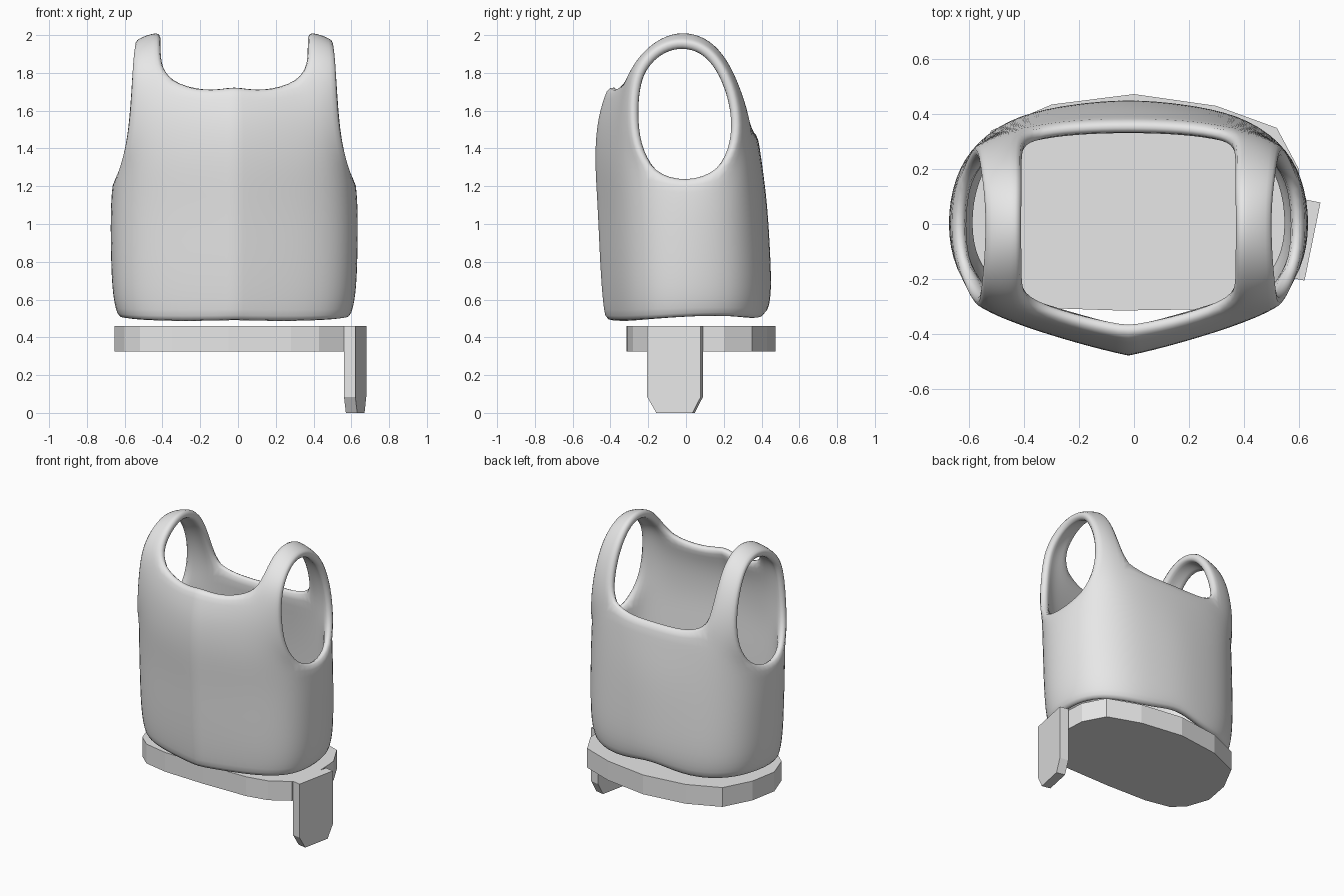
import bpy, bmesh
from mathutils import Vector

cube = bpy.data.objects.get("Cube")
if cube:
    bpy.data.objects.remove(cube, do_unlink=True)

grey = bpy.data.materials.new("plain_grey")
grey.use_nodes = True
grey.diffuse_color = (0.8, 0.8, 0.8, 1)
grey.node_tree.nodes["Principled BSDF"].inputs["Base Color"].default_value = (0.8, 0.8, 0.8, 1)


def add_object(name, bm):
    mesh = bpy.data.meshes.new(name)
    bm.to_mesh(mesh)
    bm.free()
    mesh.materials.append(grey)
    obj = bpy.data.objects.new(name, mesh)
    bpy.context.collection.objects.link(obj)
    return obj


def add_prism(name, base, offset):
    """Extrude a closed outline along an offset vector."""
    bm = bmesh.new()
    face = bm.faces.new([bm.verts.new(p) for p in base])
    ext = bmesh.ops.extrude_face_region(bm, geom=[face])["geom"]
    top = [v for v in ext if isinstance(v, bmesh.types.BMVert)]
    bmesh.ops.translate(bm, verts=top, vec=offset)
    if not face.is_valid or len(bm.faces) < len(base) + 2:
        bm.faces.new([v for v in bm.verts if v not in top])
    bmesh.ops.recalc_face_normals(bm, faces=bm.faces[:])
    return add_object(name, bm)


# ---- Vest: half sheet, then mirrored, thickened and smoothed ----
# Waist cross-section from front centre round the side to back centre
section = [(0, -.475), (.2, -.42), (.4, -.36), (.55, -.285), (.64, -.17), (.668, 0),
           (.64, .18), (.565, .31), (.41, .41), (.2, .445), (0, .465)]
hem_z = [.485, .48, .48, .485, .49, .50, .505, .50, .49, .495, .55]
# Height, width scale, front depth scale, back depth scale
levels = [(None, .93, .90, .93), (.60, .985, .94, 1.0), (.85, .995, .97, .975), (1.1, 1.0, .99, .945)]

rows = []
for z, sx, sf, sb in levels:
    rows.append([(x * sx, y * (sf if y < 0 else sb), hem_z[i] if z is None else z)
                 for i, (x, y) in enumerate(section)])

# Underarm row, touching the bottom of the armhole
rows.append([(0, -.485, 1.3), (.2, -.435, 1.3), (.39, -.375, 1.3), (.535, -.31, 1.31),
             (.63, -.19, 1.27), (.65, 0, 1.22), (.625, .19, 1.28), (.535, .315, 1.3),
             (.39, .375, 1.3), (.2, .40, 1.3), (0, .41, 1.3)])

# Chest rows from centre to armhole, the last is the front neckline
chest = [[(0, -.482, 1.46), (.2, -.43, 1.46), (.385, -.372, 1.46), (.49, -.338, 1.44), (.58, -.28, 1.41)],
         [(0, -.462, 1.6), (.19, -.415, 1.6), (.38, -.36, 1.61), (.475, -.34, 1.61), (.56, -.295, 1.6)],
         [(0, -.41, 1.74), (.15, -.385, 1.705), (.36, -.325, 1.76), (.47, -.315, 1.77), (.55, -.285, 1.76)]]

# Back neckline row from armhole to centre
back_neck = [(.58, .28, 1.42), (.485, .34, 1.45), (.365, .352, 1.53), (.2, .375, 1.485), (0, .378, 1.495)]

# Shoulder strap: neck edge and armhole edge, front to back
strap = [((.39, -.262, 1.88), (.545, -.24, 1.86)),
         ((.39, -.165, 1.975), (.535, -.16, 1.94)),
         ((.395, -.05, 2.025), (.53, -.05, 1.975)),
         ((.395, .075, 2.01), (.53, .07, 1.96)),
         ((.39, .175, 1.94), (.54, .165, 1.895)),
         ((.39, .25, 1.82), (.55, .23, 1.78)),
         ((.385, .315, 1.65), (.56, .28, 1.62))]

bm = bmesh.new()


def verts(points):
    return [bm.verts.new(p) for p in points]


def bridge(a, b):
    for i in range(len(a) - 1):
        bm.faces.new((a[i], a[i + 1], b[i + 1], b[i]))


body = [verts(r) for r in rows]
for low, high in zip(body, body[1:]):
    bridge(low, high)

front = [body[-1][:5]] + [verts(r) for r in chest]
for low, high in zip(front, front[1:]):
    bridge(low, high)

back = verts(back_neck)
bridge(body[-1][6:], back)

chain = [front[-1][2:]]
for neck, arm in strap:
    crown = (Vector(neck) + Vector(arm)) / 2 + Vector((.005, 0, .012))
    if neck[2] < 1.9:
        crown += Vector((0, .02 if neck[1] > 0 else -.02, -.01))
    chain.append(verts((neck, crown, arm)))
chain.append(back[2::-1])
for a, b in zip(chain, chain[1:]):
    bridge(a, b)

# Keep the ridge down the front centre
crease = bm.edges.layers.float.new("crease_edge")
for e in bm.edges:
    if all(abs(v.co.x) < 1e-5 and v.co.y < 0 for v in e.verts):
        e[crease] = .9
for f in bm.faces:
    f.smooth = True

vest = add_object("vest", bm)
vest.location.x = -.02
vest.modifiers.new("mirror", 'MIRROR').use_axis[0] = True
sub = vest.modifiers.new("shape", 'SUBSURF')
sub.levels = sub.render_levels = 1
shell = vest.modifiers.new("thickness", 'SOLIDIFY')
shell.thickness = .055
shell.offset = -1
sub = vest.modifiers.new("rounded_rims", 'SUBSURF')
sub.levels = sub.render_levels = 1

# ---- Belt: flat faceted slab ----
outline = [(-.655, -.04), (-.6, -.2), (-.52, -.27), (-.35, -.305), (-.05, -.315), (.28, -.31),
           (.43, -.28), (.56, -.2), (.61, 0), (.6, .2), (.52, .35), (.3, .43),
           (0, .473), (-.3, .435), (-.52, .34), (-.62, .15)]
add_prism("belt", [(x, y, .325) for x, y in outline], (0, 0, .135))

# ---- Side pouch: tapered plate hanging at the hip, slightly turned ----
along = Vector((.2, .98, 0)).normalized()
plate = [(-.145, .46), (-.145, .085), (-.095, 0), (.1, 0), (.145, .085), (.145, .46)]
inner = Vector((.59, -.052, 0))
add_prism("side_pouch", [inner + along * t + Vector((0, 0, z)) for t, z in plate], (.06, -.012, 0))
